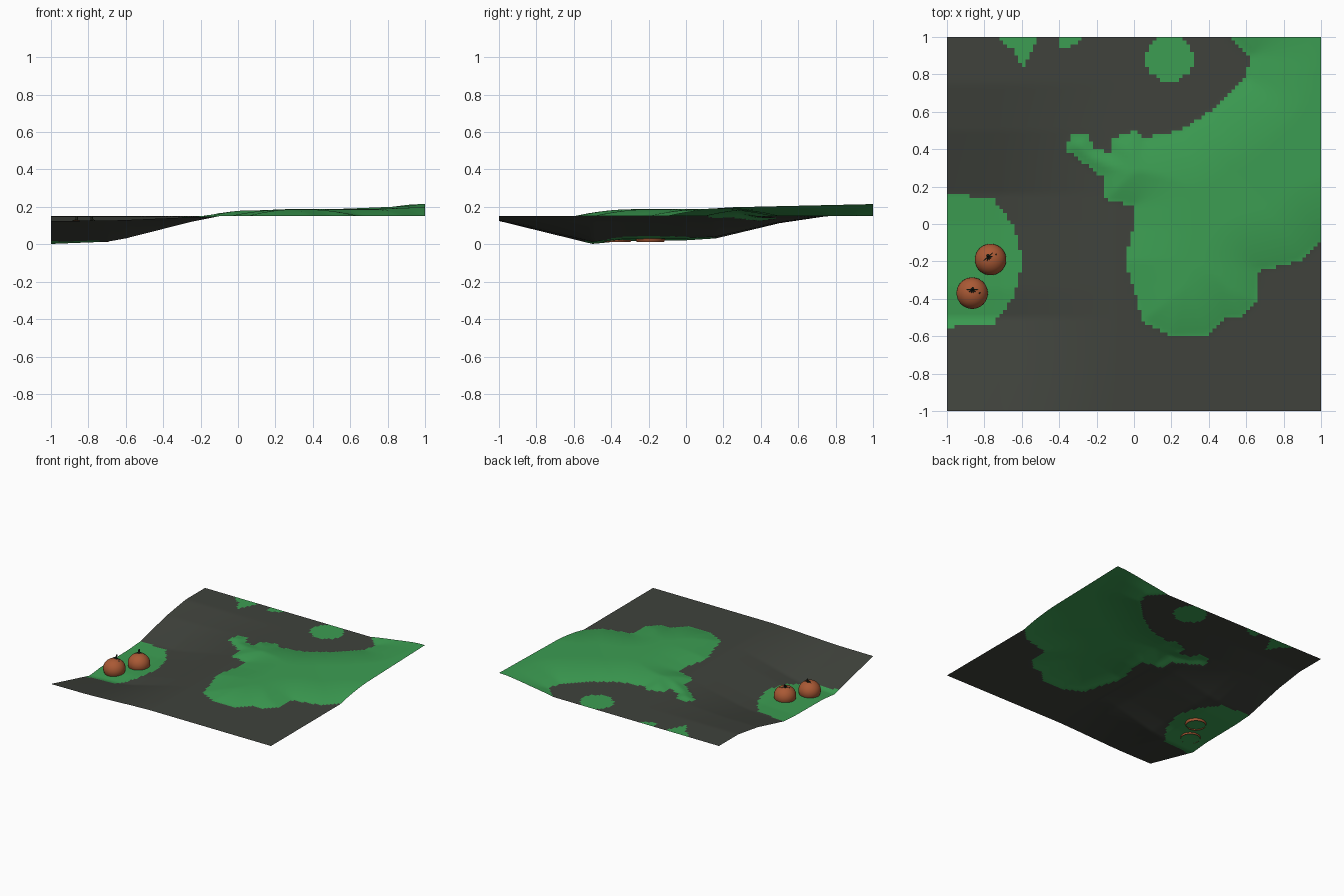
import bpy, bmesh, math
from mathutils import Vector
from mathutils.geometry import intersect_point_line

if "Cube" in bpy.data.objects:
    bpy.data.objects.remove(bpy.data.objects["Cube"])


def material(name, rgb):
    m = bpy.data.materials.new(name)
    m.diffuse_color = (*rgb, 1)
    m.use_nodes = True
    m.node_tree.nodes["Principled BSDF"].inputs["Base Color"].default_value = m.diffuse_color
    return m


GRASS = material("grass", (0.045, 0.34, 0.085))
SOIL = material("soil", (0.05, 0.055, 0.045))
ORANGE = material("orange", (0.40, 0.10, 0.035))
DARK = material("dark_stem", (0.02, 0.025, 0.015))

# Outlines of the grassy patches
hill = [(1.6, .1), (1, -.1), (.88, -.2), (.67, -.25), (.65, -.42), (.58, -.5), (.5, -.5),
        (.4, -.59), (.2, -.6), (.05, -.52), (0, -.35), (-.05, -.2), (0, 0), (0, .1),
        (-.15, .13), (-.17, .25), (-.37, .4), (-.34, .47), (-.25, .47), (-.21, .4),
        (-.13, .38), (-.12, .45), (0, .5), (.06, .46), (.25, .5), (.4, .6), (.6, .78),
        (.62, .9), (.5, 1), (.5, 1.6), (1.6, 1.6)]
hollow = [(-1.1, .17), (-1, .17), (-.75, .13), (-.65, 0), (-.59, -.2), (-.65, -.4),
          (-.75, -.53), (-.9, -.54), (-1.1, -.57)]
tufts = [[(-.74, 1.01), (-.65, .93), (-.6, .83), (-.5, 1.01)],
         [(-.41, 1.01), (-.4, .95), (-.35, .94), (-.25, 1.01)],
         [(.19 + .135 * math.cos(a * math.pi / 5), .885 + .125 * math.sin(a * math.pi / 5))
          for a in range(10)]]


def inside(p, poly):
    hit = False
    for (x1, y1), (x2, y2) in zip(poly, poly[1:] + poly[:1]):
        if (y1 > p[1]) != (y2 > p[1]) and p[0] < (x2 - x1) * (p[1] - y1) / (y2 - y1) + x1:
            hit = not hit
    return hit


def edge_distance(p, poly):
    best = 9.0
    for (x1, y1), (x2, y2) in zip(poly, poly[1:] + poly[:1]):
        dx, dy = x2 - x1, y2 - y1
        t = max(0, min(1, ((p[0] - x1) * dx + (p[1] - y1) * dy) / (dx * dx + dy * dy)))
        best = min(best, math.hypot(p[0] - x1 - t * dx, p[1] - y1 - t * dy))
    return best


def curve(v, pts):
    for (a, fa), (b, fb) in zip(pts, pts[1:]):
        if v <= b:
            return fa + (fb - fa) * (v - a) / (b - a)
    return pts[-1][1]


DIP_X = [(-1, 1), (-.7, .92), (-.6, .8), (-.25, .2), (-.1, 0)]
DIP_Y = [(-1, .17), (-.5, 1), (-.35, .9), (0, .87), (.16, .8), (.5, .25), (.75, 0)]


def height(x, y):
    z = 0.15 - 0.148 * curve(x, DIP_X) * curve(y, DIP_Y)
    if inside((x, y), hill):
        t = min(1, edge_distance((x, y), hill) / .33)
        z += .038 * (1 - (1 - t) ** 2) + .027 * t * max(0, min(1, (x + y - .8) / 1.2))
    return z


# Terrain: one gently sloping sheet with grass and soil faces
bm = bmesh.new()
bmesh.ops.create_grid(bm, x_segments=100, y_segments=100, size=1)
for v in bm.verts:
    v.co.z = height(v.co.x, v.co.y)
for f in bm.faces:
    c = f.calc_center_median()
    f.material_index = 0 if any(inside(c, p) for p in [hill, hollow] + tufts) else 1
    f.smooth = True
me = bpy.data.meshes.new("terrain")
bm.to_mesh(me)
bm.free()
me.materials.append(GRASS)
me.materials.append(SOIL)
bpy.context.collection.objects.link(bpy.data.objects.new("terrain", me))


def cone(bm, a, b, r1, r2, sides=6):
    a, b = Vector(a), Vector(b)
    m = (b - a).to_track_quat('Z', 'Y').to_matrix().to_4x4()
    m.translation = (a + b) / 2
    bmesh.ops.create_cone(bm, cap_ends=True, segments=sides, radius1=r1, radius2=r2,
                          depth=(b - a).length, matrix=m)


def finish(bm, name, mat, loc, turn, smooth=False):
    me = bpy.data.meshes.new(name)
    for f in bm.faces:
        f.smooth = smooth
    bm.to_mesh(me)
    bm.free()
    me.materials.append(mat)
    ob = bpy.data.objects.new(name, me)
    ob.location, ob.rotation_euler.z = loc, turn
    bpy.context.collection.objects.link(ob)


def pumpkin(i, x, y, turn):
    loc = (x, y, 0.05)
    # Round body, cut flat where it rests on the ground
    bm = bmesh.new()
    bmesh.ops.create_uvsphere(bm, u_segments=32, v_segments=18, radius=.084)
    for v in bm.verts:
        v.co.z *= .92
    bmesh.ops.bisect_plane(bm, geom=bm.verts[:] + bm.edges[:] + bm.faces[:],
                           plane_co=(0, 0, -.038), plane_no=(0, 0, -1), clear_outer=True)
    finish(bm, f"pumpkin_body_{i}", ORANGE, loc, turn, True)
    # Stem with root prongs spreading over the crown
    bm = bmesh.new()
    base = Vector((0, .02, .072))
    cone(bm, base, base + Vector((.004, .008, .028)), .008, .006)
    for k in range(6):
        a = math.radians(180 + k * 36)
        d = Vector((math.cos(a), math.sin(a), 0))
        cone(bm, base + Vector((0, 0, .008)), base + d * .034 + Vector((0, 0, -.002)), .005, .001, 5)
    cone(bm, (.035, 0, .066), (.05, .004, .058), .007, .003, 5)
    finish(bm, f"pumpkin_stem_{i}", DARK, loc, turn)


pumpkin(1, -.767, -.19, math.radians(40))
pumpkin(2, -.865, -.37, math.radians(0))
